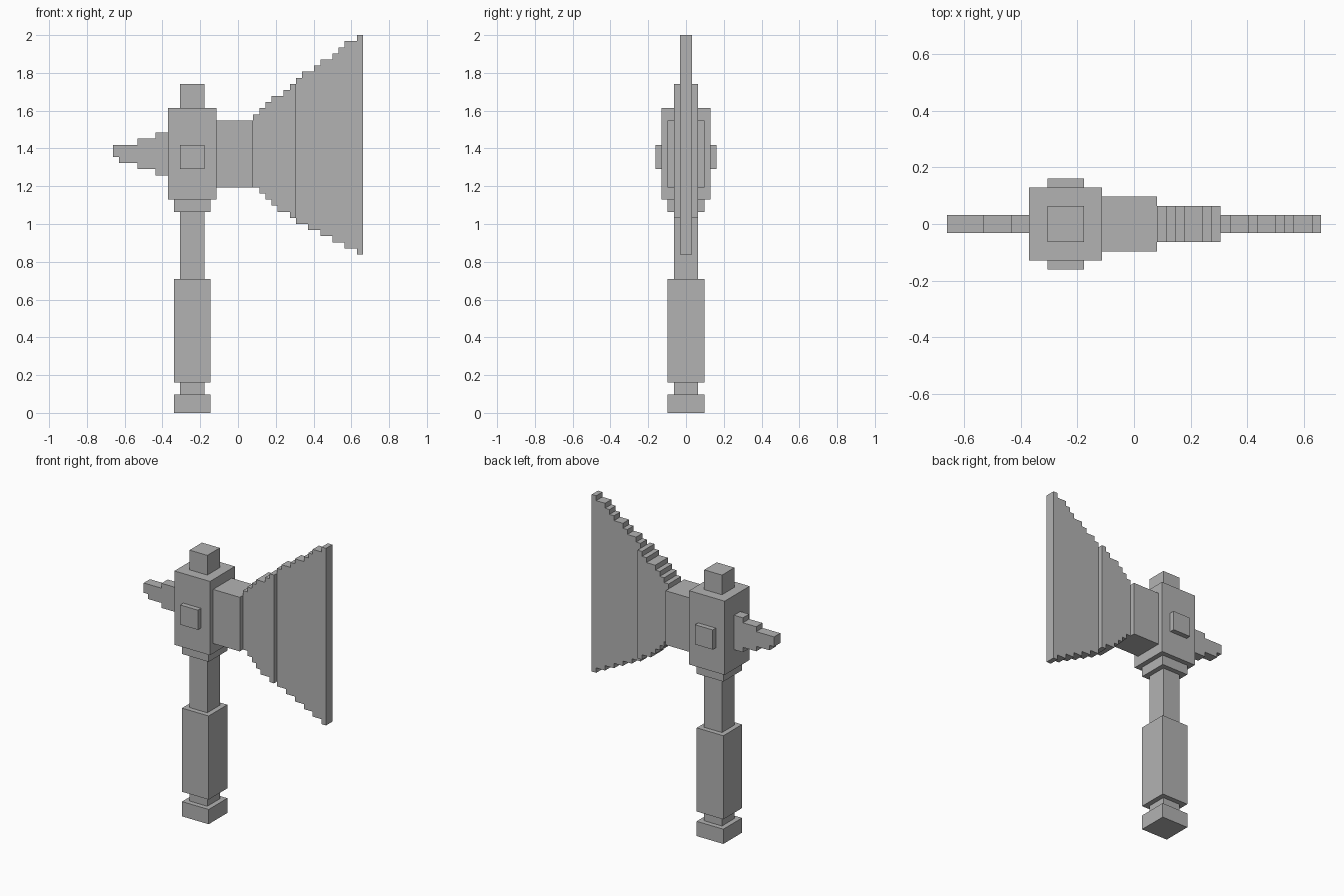
import bpy
import bmesh

default = bpy.data.objects.get("Cube")
if default:
    bpy.data.objects.remove(default, do_unlink=True)

# One block unit; the model is 41 units wide and 62 units tall
U = 1 / 31
X_MID = 20.5

grey = bpy.data.materials.new("plain grey")
grey.use_nodes = True
colour = (0.45, 0.45, 0.45, 1)
grey.diffuse_color = colour
grey.node_tree.nodes["Principled BSDF"].inputs["Base Color"].default_value = colour


def plate(name, outline, half_depth):
    """Extrude an x-z outline, in block units, evenly to both sides of y = 0."""
    bm = bmesh.new()
    verts = [bm.verts.new(((x - X_MID) * U, -half_depth * U, z * U)) for x, z in outline]
    face = bm.faces.new(verts)
    extruded = bmesh.ops.extrude_face_region(bm, geom=[face])["geom"]
    moved = [g for g in extruded if isinstance(g, bmesh.types.BMVert)]
    bmesh.ops.translate(bm, verts=moved, vec=(0, 2 * half_depth * U, 0))
    bmesh.ops.recalc_face_normals(bm, faces=bm.faces)
    mesh = bpy.data.meshes.new(name)
    bm.to_mesh(mesh)
    bm.free()
    mesh.materials.append(grey)
    obj = bpy.data.objects.new(name, mesh)
    bpy.context.collection.objects.link(obj)
    return obj


def block(name, x0, x1, z0, z1, half_depth):
    return plate(name, [(x0, z0), (x1, z0), (x1, z1), (x0, z1)], half_depth)


def stairs(starts, end, first, step):
    """Points of a staircase whose treads begin at the given x positions."""
    points = []
    for i, (a, b) in enumerate(zip(starts, starts[1:] + [end])):
        points += [(a, first + i * step), (b, first + i * step)]
    return points


def stepped(name, low_starts, low, high_starts, high, end, step, half_depth):
    under = stairs(low_starts, end, low, -step)
    over = stairs(high_starts, end, high, step)
    return plate(name, under + over[::-1], half_depth)


# Shaft, from the bottom up
block("pommel", 10, 16, 0, 3, 3)
block("lower_shaft", 11, 15, 3, 5, 2)
block("grip", 10, 16, 5, 22, 3)
block("upper_shaft", 11, 15, 22, 33, 2)
block("collar", 10, 16, 33, 35, 3)

# Head block with its cap and the stud on both faces
block("head_block", 9, 17, 35, 50, 4)
block("top_cap", 11, 15, 50, 54, 2)
block("side_studs", 11, 15, 40, 44, 5)

# Blade, thinning and flaring toward the cutting edge
block("blade_socket", 17, 23, 37, 48, 3)
stepped("inner_blade", [23, 24, 25, 26, 27, 29], 37,
        [23, 24, 25, 26, 28, 29], 49, 30, 1, 2)
stepped("outer_blade", [30, 32, 34, 36, 38, 40], 31,
        [30, 31, 33, 34, 36, 37, 38, 40], 55, 41, 1, 1)

# Back spike, tapering away from the head
stepped("back_spike", [0, 1, 4, 7], 42, [0, 4, 7], 44, 9, 1, 1)
